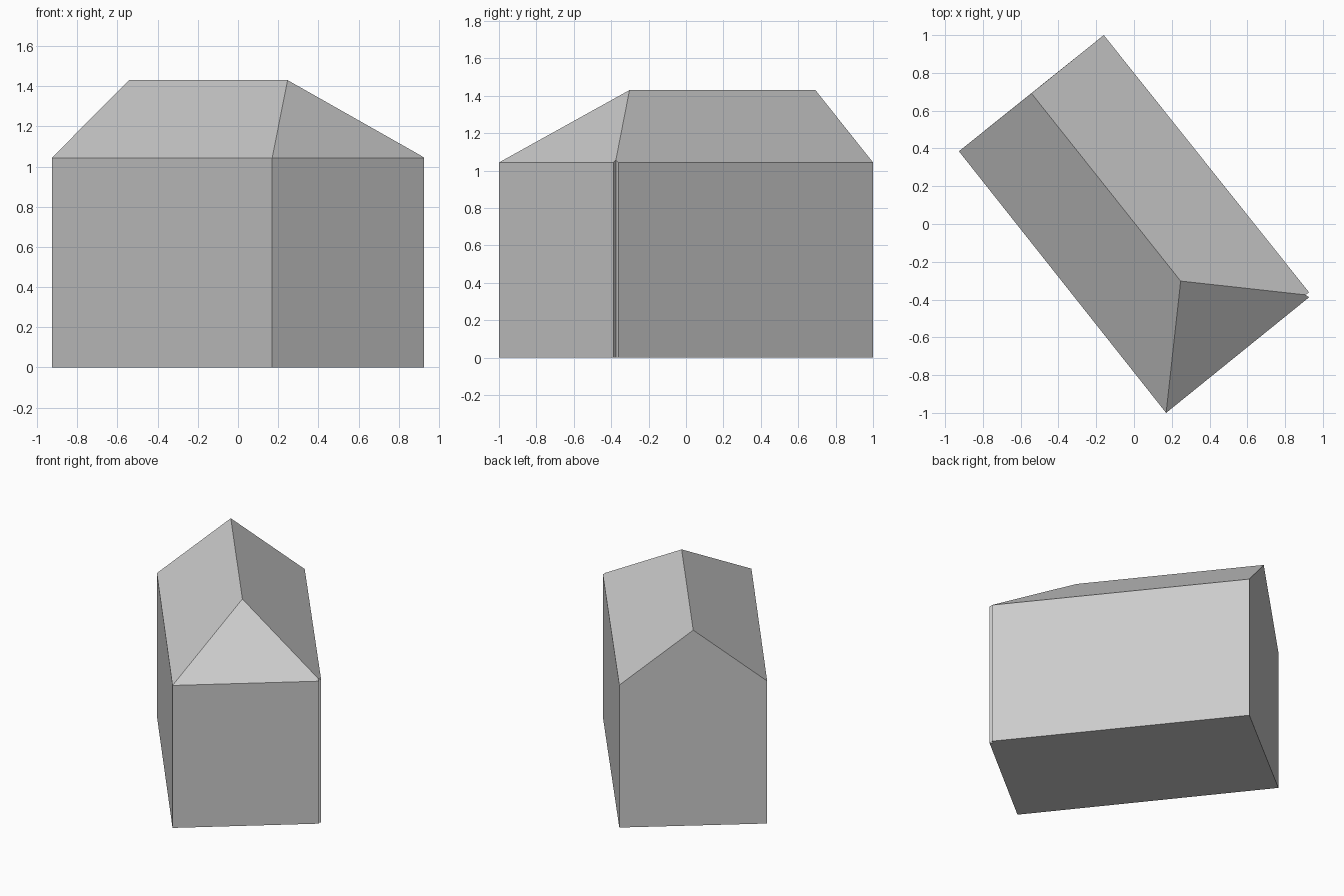
import bpy
import bmesh

cube = bpy.data.objects.get("Cube")
if cube:
    bpy.data.objects.remove(cube, do_unlink=True)

grey = bpy.data.materials.new("plain grey")
grey.use_nodes = True
colour = (0.6, 0.6, 0.6, 1)
grey.diffuse_color = colour
grey.node_tree.nodes["Principled BSDF"].inputs["Base Color"].default_value = colour

EAVES, RIDGE, NOTCH = 1.043, 1.43, 1.056

# Footprint, counter-clockwise, with the small notch in the left corner
west, south, east_a = (-0.927, 0.385), (0.17, -1.0), (0.927, -0.388)
notch, east_b, north = (0.908, -0.375), (0.927, -0.362), (-0.16, 1.0)
footprint = [west, south, east_a, notch, east_b, north]
ridge_back = (-0.543, 0.692, RIDGE)
ridge_front = (0.247, -0.302, RIDGE)


def top(p):
    """Point on the wall head above a footprint corner."""
    return (*p, NOTCH if p == notch else EAVES)


def ground(p):
    return (*p, 0)


def build(name, polygons):
    bm = bmesh.new()
    for polygon in polygons:
        bm.faces.new([bm.verts.new(p) for p in polygon])
    bmesh.ops.remove_doubles(bm, verts=bm.verts, dist=0.0001)
    mesh = bpy.data.meshes.new(name)
    bm.to_mesh(mesh)
    bm.free()
    mesh.materials.append(grey)
    obj = bpy.data.objects.new(name, mesh)
    bpy.context.collection.objects.link(obj)


# Walls with the gable end at the back, closed by the floor
walls = [[ground(a), ground(b), top(b), top(a)]
         for a, b in zip(footprint, footprint[1:])]
gable = [ground(north), ground(west), top(west), ridge_back, top(north)]
floor = [ground(p) for p in reversed(footprint)]
build("walls", walls + [gable, floor])

# Two long roof slopes and the hipped front end
build("roof", [
    [top(west), top(south), ridge_front, ridge_back],
    [top(south), top(east_a), top(notch), ridge_front],
    [top(notch), top(east_b), top(north), ridge_back, ridge_front],
])
